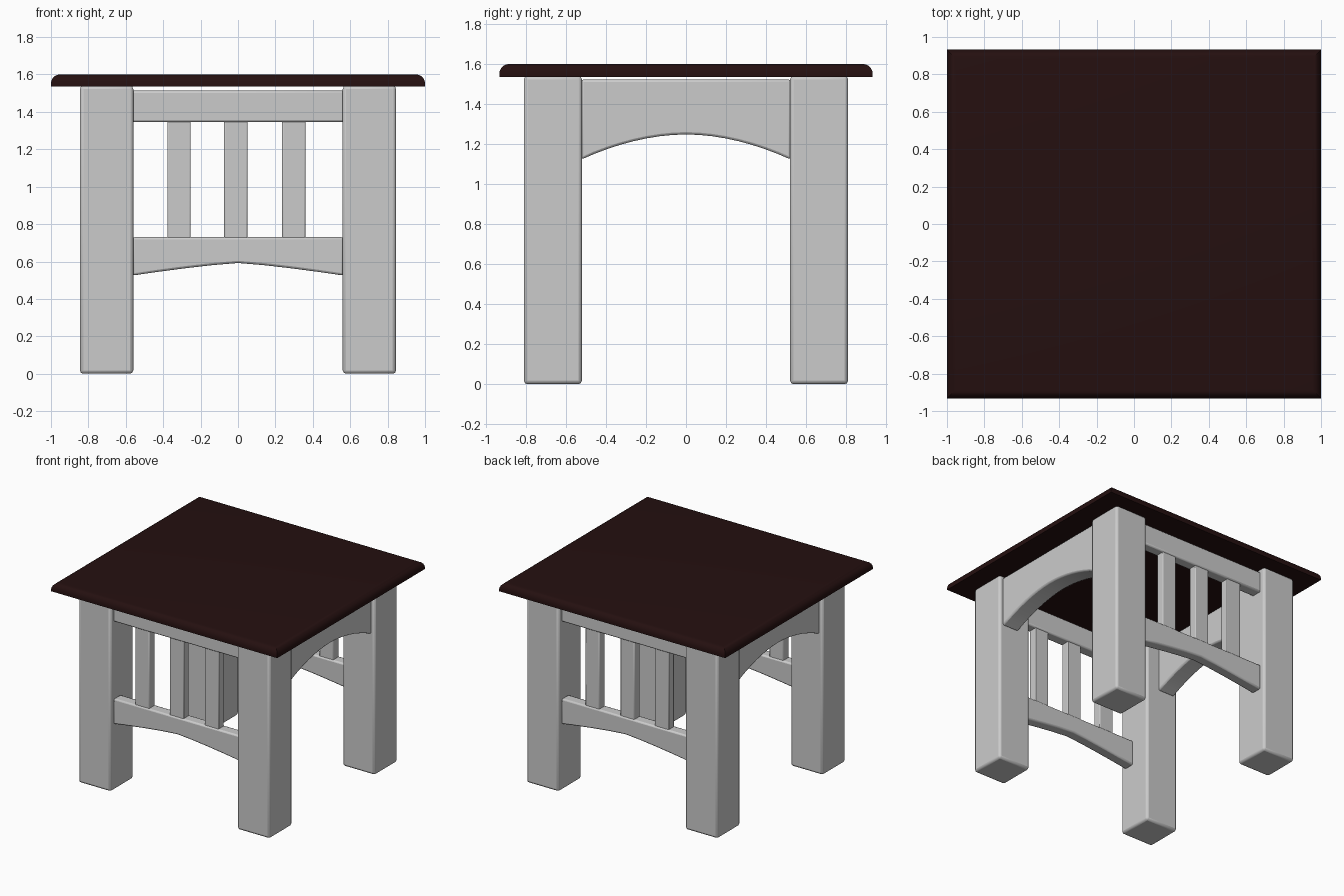
import bpy, bmesh, math

default = bpy.data.objects.get("Cube")
if default:
    bpy.data.objects.remove(default, do_unlink=True)


def material(name, rgb):
    m = bpy.data.materials.new(name)
    m.use_nodes = True
    m.diffuse_color = (*rgb, 1)
    m.node_tree.nodes["Principled BSDF"].inputs["Base Color"].default_value = (*rgb, 1)
    return m


GREY = material("painted grey", (0.6, 0.6, 0.6))
BROWN = material("dark brown wood", (0.018, 0.005, 0.005))


def finish(name, bm, mat, bevel):
    bmesh.ops.recalc_face_normals(bm, faces=bm.faces)
    mesh = bpy.data.meshes.new(name)
    bm.to_mesh(mesh)
    bm.free()
    mesh.materials.append(mat)
    ob = bpy.data.objects.new(name, mesh)
    bpy.context.collection.objects.link(ob)
    if bevel:
        mod = ob.modifiers.new("rounded edges", "BEVEL")
        mod.width = bevel
        mod.segments = 2
        mod.limit_method = "ANGLE"
        mod.angle_limit = math.radians(40)
    bpy.ops.object.select_all(action="DESELECT")
    ob.select_set(True)
    bpy.context.view_layer.objects.active = ob
    bpy.ops.object.shade_smooth_by_angle(angle=math.radians(35))
    return ob


def box(name, x, y, z, mat=GREY, bevel=0.012):
    bm = bmesh.new()
    bmesh.ops.create_cube(bm, size=1)
    for v in bm.verts:
        for i, (lo, hi) in enumerate((x, y, z)):
            v.co[i] = lo if v.co[i] < 0 else hi
    return finish(name, bm, mat, bevel)


def arched_rail(name, half, top, end, crown, depth, along_y, steps, power):
    """Board with a curved lower edge, extruded across its thickness."""
    lower = []
    for i in range(steps + 1):
        t = 2 * i / steps - 1
        lower.append((half * t, crown - (crown - end) * abs(t) ** power))
    outline = lower + [(half, top), (-half, top)]
    bm = bmesh.new()
    place = (lambda u, d, z: (d, u, z)) if along_y else (lambda u, d, z: (u, d, z))
    near, far = ([bm.verts.new(place(u, d, z)) for u, z in outline] for d in depth)
    bm.faces.new(near)
    bm.faces.new(far)
    n = len(outline)
    for i in range(n):
        j = (i + 1) % n
        bm.faces.new((near[i], near[j], far[j], far[i]))
    return finish(name, bm, GREY, 0.012)


def span(sign, a, b):
    return tuple(sorted((sign * a, sign * b)))


# Tabletop with a rounded upper rim
bm = bmesh.new()
bmesh.ops.create_cube(bm, size=1)
for v in bm.verts:
    v.co = (v.co.x * 2, v.co.y * 1.865, 1.535 if v.co.z < 0 else 1.6)
rim = [e for e in bm.edges if all(v.co.z > 1.55 for v in e.verts)]
bmesh.ops.bevel(bm, geom=rim, offset=0.048, segments=5, profile=0.5, affect="EDGES")
finish("tabletop", bm, BROWN, 0)

# Four square legs
for sx, side in ((1, "left"), (-1, "right")):
    for sy, end in ((-1, "front"), (1, "back")):
        box(f"{end}_{side}_leg", span(sx, 0.56, 0.845), span(sy, 0.52, 0.81),
            (0, 1.54), bevel=0.018)

# Slatted front and back
for sy, end in ((-1, "front"), (1, "back")):
    depth = span(sy, 0.68, 0.768)
    box(f"{end}_top_rail", (-0.57, 0.57), depth, (1.345, 1.513))
    arched_rail(f"{end}_bottom_rail", 0.565, 0.73, 0.525, 0.592, depth, False, 8, 1.25)
    for i, x in enumerate((-0.316, -0.012, 0.298)):
        box(f"{end}_slat_{i + 1}", (x - 0.062, x + 0.062), span(sy, 0.69, 0.758),
            (0.72, 1.355), bevel=0.006)

# Arched side aprons
for sx, side in ((1, "left"), (-1, "right")):
    arched_rail(f"{side}_apron", 0.525, 1.522, 1.122, 1.248, span(sx, 0.67, 0.815),
                True, 16, 1.9)
